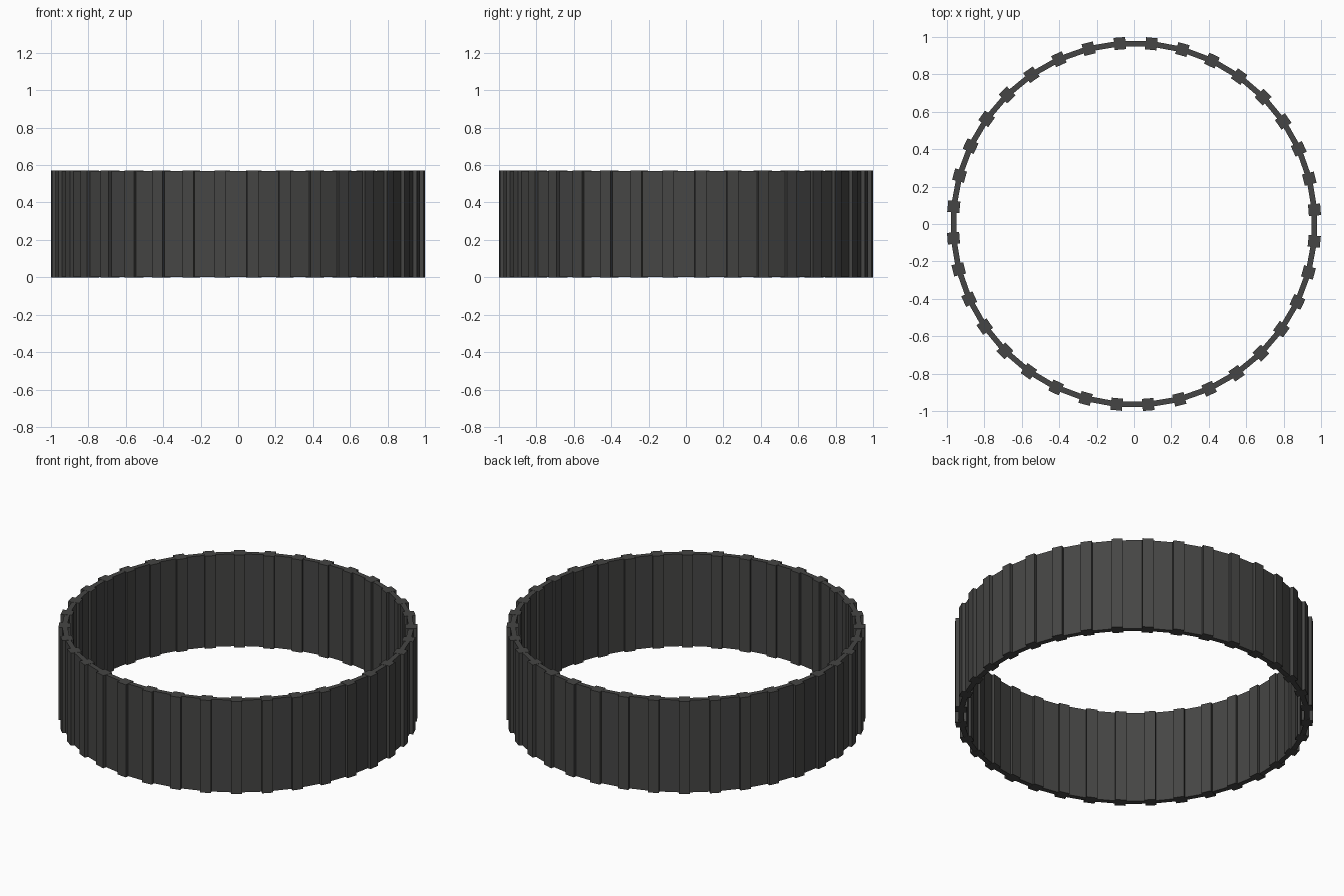
import bpy, bmesh
from math import cos, sin, radians

if "Cube" in bpy.data.objects:
    bpy.data.objects.remove(bpy.data.objects["Cube"])

COUNT = 36
HEIGHT = 0.57
R_MID = 0.968                      # radius through the post centres
ANGLES = [radians(4.5 + i * 360 / COUNT) for i in range(COUNT)]

dark = bpy.data.materials.new("dark_grey")
dark.diffuse_color = (0.06, 0.06, 0.058, 1)
dark.use_nodes = True
dark.node_tree.nodes["Principled BSDF"].inputs["Base Color"].default_value = dark.diffuse_color


def finish(bm, name):
    bmesh.ops.recalc_face_normals(bm, faces=bm.faces)
    mesh = bpy.data.meshes.new(name)
    bm.to_mesh(mesh)
    bm.free()
    mesh.materials.append(dark)
    obj = bpy.data.objects.new(name, mesh)
    bpy.context.collection.objects.link(obj)
    return obj


# Thin faceted wall: flat panels running from post to post
def wall(thickness, z0, z1):
    bm = bmesh.new()
    inner, outer = R_MID - thickness / 2, R_MID + thickness / 2
    section = [(inner, z0), (outer, z0), (outer, z1), (inner, z1)]
    rings = [[bm.verts.new((r * cos(a), r * sin(a), z)) for r, z in section]
             for a in ANGLES]
    for i in range(COUNT):
        p, q = rings[i], rings[(i + 1) % COUNT]
        for k in range(4):
            n = (k + 1) % 4
            bm.faces.new((p[k], q[k], q[n], p[n]))
    return finish(bm, "wall_panels")


# Upright square posts covering the panel joints
def posts(radial, width):
    bm = bmesh.new()
    for a in ANGLES:
        base = []
        for dr, dt in ((-1, -1), (1, -1), (1, 1), (-1, 1)):
            r, t = R_MID + dr * radial / 2, dt * width / 2
            base.append(bm.verts.new((r * cos(a) - t * sin(a),
                                      r * sin(a) + t * cos(a), 0)))
        face = bm.faces.new(base)
        top = bmesh.ops.extrude_face_region(bm, geom=[face], use_keep_orig=True)
        bmesh.ops.translate(bm, vec=(0, 0, HEIGHT), verts=[
            v for v in top["geom"] if isinstance(v, bmesh.types.BMVert)])
    return finish(bm, "joint_posts")


wall(0.03, 0.001, HEIGHT - 0.001)
posts(0.065, 0.062)
